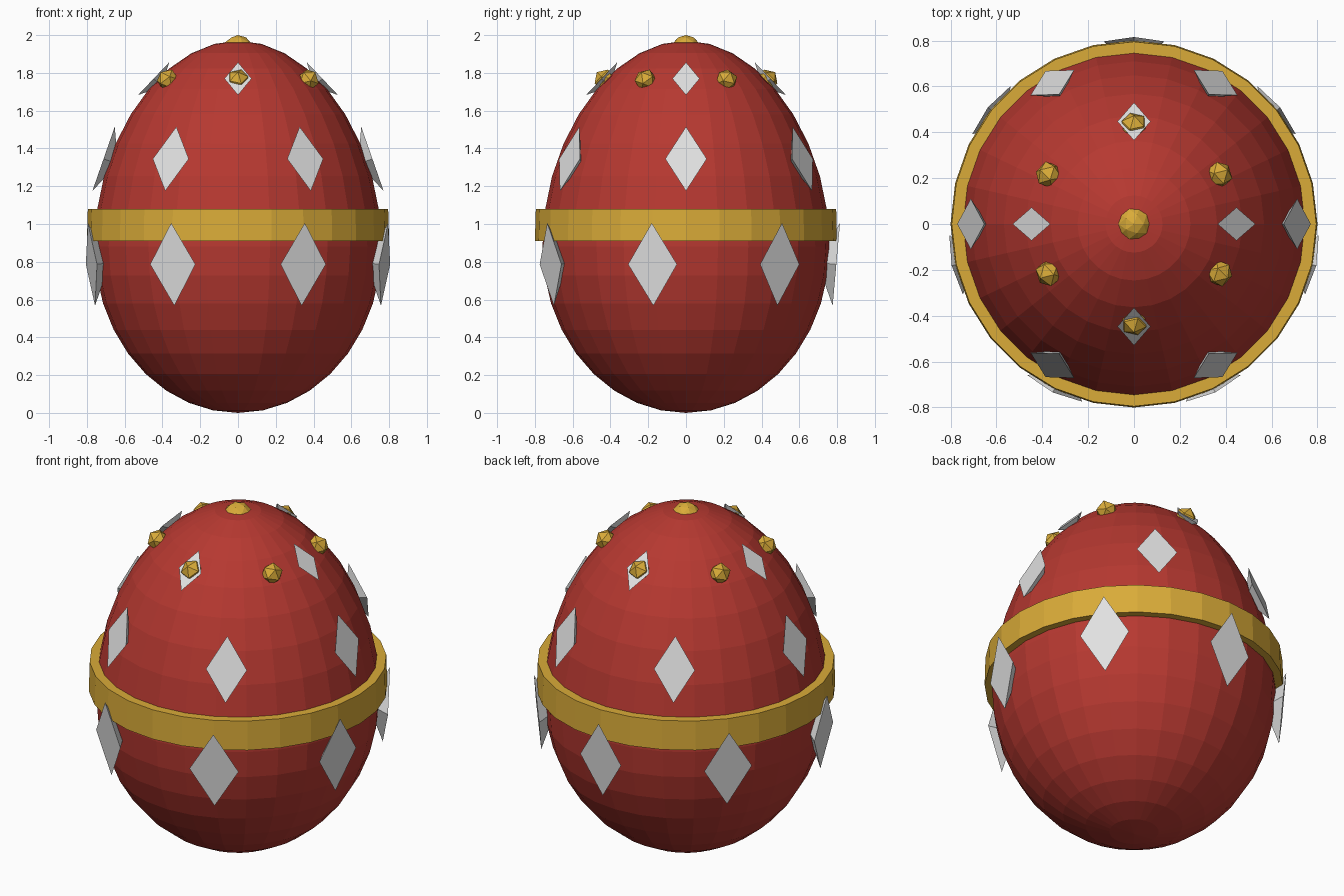
import bpy, bmesh, math
from mathutils import Vector, Matrix

if "Cube" in bpy.data.objects:
    bpy.data.objects.remove(bpy.data.objects["Cube"])

SEGMENTS = 28
MID_Z, TOP_Z, MAX_R = 0.88, 1.97, 0.76


def material(name, colour):
    mat = bpy.data.materials.new(name)
    mat.use_nodes = True
    mat.diffuse_color = (*colour, 1)
    mat.node_tree.nodes["Principled BSDF"].inputs["Base Color"].default_value = (*colour, 1)
    return mat


red = material("red shell", (0.47, 0.04, 0.03))
gold = material("gold", (0.70, 0.41, 0.04))
silver = material("silver white", (0.75, 0.75, 0.75))


def add_object(name, bm, mat, matrix=None):
    bmesh.ops.recalc_face_normals(bm, faces=bm.faces)
    mesh = bpy.data.meshes.new(name)
    bm.to_mesh(mesh)
    bm.free()
    mesh.materials.append(mat)
    obj = bpy.data.objects.new(name, mesh)
    bpy.context.collection.objects.link(obj)
    if matrix:
        obj.matrix_world = matrix
    return obj


def egg_radius(z):
    t = (z - MID_Z) / ((TOP_Z - MID_Z) if z > MID_Z else MID_Z)
    r = MAX_R * math.sqrt(max(0, 1 - t * t))
    return r * (1 - 0.06 * t * t) if t > 0 else r


def lathe(name, profile, mat, closed=False):
    bm = bmesh.new()
    verts = [bm.verts.new((r, 0, z)) for r, z in profile]
    pairs = list(zip(verts, verts[1:]))
    if closed:
        pairs.append((verts[-1], verts[0]))
    edges = [bm.edges.new(p) for p in pairs]
    bmesh.ops.spin(bm, geom=verts + edges, cent=(0, 0, 0), axis=(0, 0, 1),
                   angle=math.tau, steps=SEGMENTS, use_duplicate=False)
    bmesh.ops.remove_doubles(bm, verts=bm.verts, dist=0.0005)
    return add_object(name, bm, mat)


def surface_frame(angle, z, offset):
    """Frame on the shell: local z points outward, local y points up the shell."""
    step = 0.03
    slope = (egg_radius(z + step) - egg_radius(z - step)) / (2 * step)
    around = Vector((math.cos(angle), math.sin(angle), 0))
    normal = (around - Vector((0, 0, slope))).normalized()
    side = Vector((-math.sin(angle), math.cos(angle), 0))
    up = normal.cross(side)
    frame = Matrix((side, up, normal)).transposed().to_4x4()
    frame.translation = around * egg_radius(z) + Vector((0, 0, z)) + normal * offset
    return frame


def diamond(name, frame, width, height, depth):
    # Flat outer table tapering to a point inside the shell
    bm = bmesh.new()
    rim = [bm.verts.new(p) for p in
           ((width, 0, 0), (0, height, 0), (-width, 0, 0), (0, -height, 0))]
    tip = bm.verts.new((0, 0, -depth))
    bm.faces.new(rim)
    for i in range(4):
        bm.faces.new((rim[i], tip, rim[(i + 1) % 4]))
    add_object(name, bm, silver, frame)


def bead(name, frame, radius, detail):
    bm = bmesh.new()
    bmesh.ops.create_icosphere(bm, subdivisions=detail, radius=radius)
    add_object(name, bm, gold, frame)


# Egg shell
profile = []
for k in range(19):
    c = -math.cos(math.pi * k / 18)
    z = MID_Z + c * ((TOP_Z - MID_Z) if c > 0 else MID_Z)
    profile.append((egg_radius(z), z))
lathe("egg_shell", profile, red)

# Gold belt
lathe("gold_belt", [(0.70, 0.91), (0.80, 0.91), (0.795, 1.08), (0.70, 1.08)], gold, closed=True)

# Rows of diamonds: name, count, height on shell, half width, half height, depth, offset
rows = [
    ("lower_diamond", 7, 0.79, 0.133, 0.22, 0.10, 0.04),
    ("middle_diamond", 6, 1.335, 0.11, 0.18, 0.08, 0.03),
    ("upper_diamond", 4, 1.757, 0.072, 0.12, 0.06, 0.018),
]
for name, count, z, w, h, depth, offset in rows:
    for i in range(count):
        angle = math.pi / 2 + math.tau * i / count
        if count == 6:
            angle += math.pi / 6
        diamond(f"{name}_{i + 1}", surface_frame(angle, z, offset), w, h, depth)

# Ring of gold beads and the top finial
for i in range(6):
    bead(f"gold_bead_{i + 1}", surface_frame(math.radians(30 + 60 * i), 1.762, 0), 0.06, 1)
bead("top_finial", Matrix.Translation((0, 0, 1.92)), 0.08, 2)
